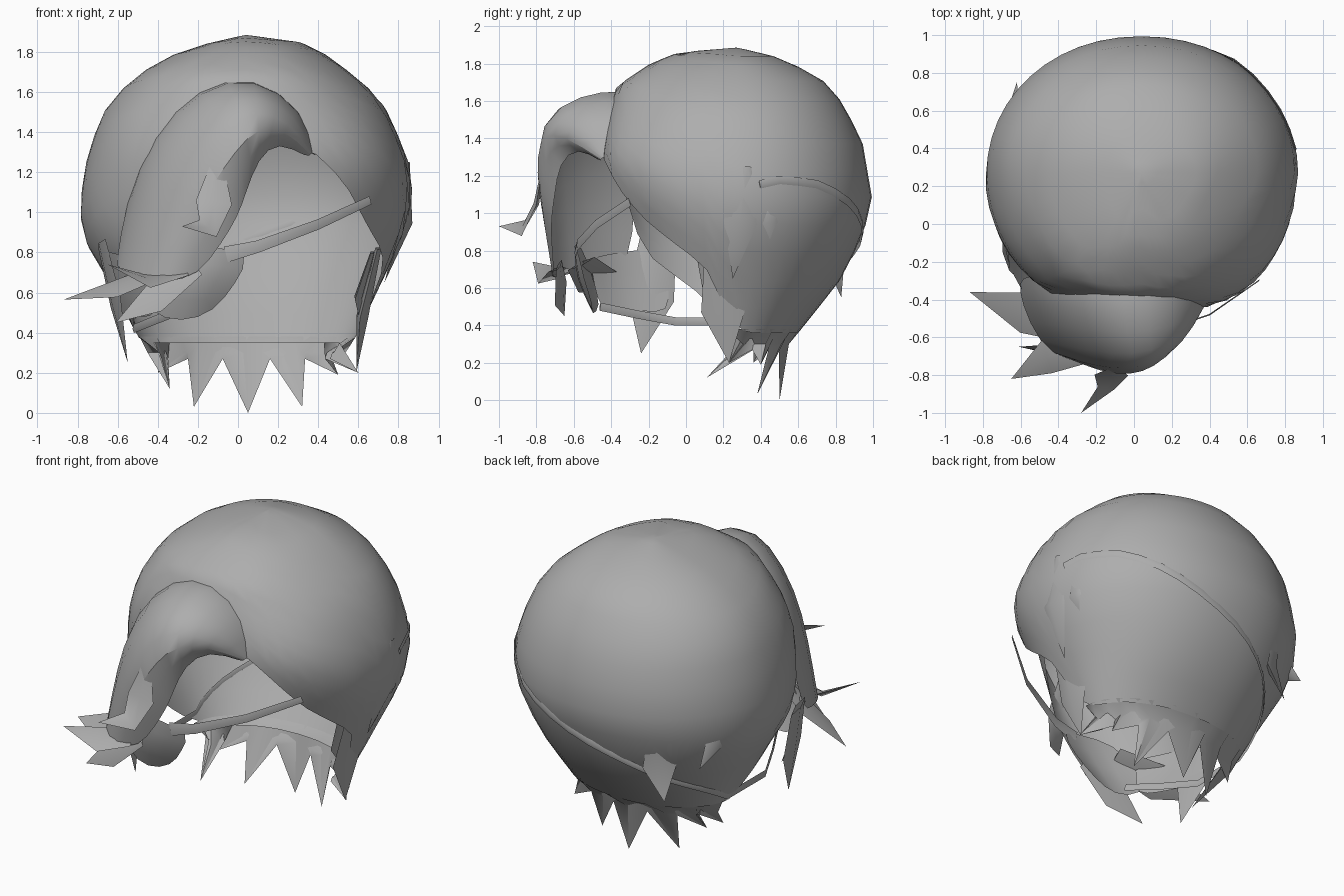
import bpy, bmesh, math
from mathutils import Vector

grey = bpy.data.materials.new("hair_grey")
grey.diffuse_color = (0.42, 0.42, 0.42, 1)


def make(name, rows, closed=False, ends=False, subdiv=0, angle=50):
    """Skin a list of equal-length point rows."""
    bm = bmesh.new()
    grid = [[bm.verts.new(p) for p in row] for row in rows]
    n = len(rows[0])
    for a, b in zip(grid, grid[1:]):
        for i in range(n if closed else n - 1):
            j = (i + 1) % n
            bm.faces.new((a[i], b[i], b[j], a[j]))
    if ends:
        bm.faces.new(grid[0])
        bm.faces.new(grid[-1][::-1])
    bmesh.ops.remove_doubles(bm, verts=bm.verts, dist=0.0005)
    bmesh.ops.recalc_face_normals(bm, faces=bm.faces)
    me = bpy.data.meshes.new(name)
    bm.to_mesh(me)
    bm.free()
    ob = bpy.data.objects.new(name, me)
    bpy.context.collection.objects.link(ob)
    me.materials.append(grey)
    if subdiv:
        ob.modifiers.new("round", 'SUBSURF').levels = subdiv
        ob.modifiers["round"].render_levels = subdiv
    bpy.ops.object.select_all(action='DESELECT')
    ob.select_set(True)
    bpy.context.view_layer.objects.active = ob
    bpy.ops.object.shade_smooth_by_angle(angle=math.radians(angle))
    return ob


def lock(name, path, widths, thick, out=None):
    """Diamond-section strand along a path, facing away from the head."""
    pts = [Vector(p) for p in path]
    rows = []
    for i, p in enumerate(pts):
        t = (pts[min(i + 1, len(pts) - 1)] - pts[max(i - 1, 0)]).normalized()
        o = Vector(out) if out else Vector((p.x - 0.04, p.y - 0.2, 0))
        side = t.cross(o).normalized()
        o = side.cross(t).normalized()
        w = widths[i]
        d = thick * min(1, w / max(widths) + 0.001)
        rows.append([p + side * w, p + o * d, p - side * w, p - o * d])
    return make(name, rows, closed=True, ends=widths[-1] > 0, angle=60)


def interp(table, v):
    for (a, fa), (b, fb) in zip(table, table[1:]):
        if v <= b:
            k = max(0, (v - a) / (b - a))
            return fa + (fb - fa) * k
    return table[-1][1]


# Head profile: height against right, left, back and front radius
RIGHT = [(.3, .50), (.4, .56), (.6, .65), (.8, .75), (.95, .81), (1.1, .83), (1.25, .81),
         (1.43, .74), (1.55, .68), (1.65, .58), (1.78, .41), (1.85, .27), (1.885, 0)]
LEFT = [(.3, .50), (.5, .60), (.7, .71), (.85, .80), (1, .83), (1.2, .81), (1.35, .77),
        (1.5, .71), (1.67, .57), (1.78, .38), (1.85, .17), (1.885, 0)]
BACK = [(.3, .28), (.42, .38), (.65, .56), (.85, .66), (1.05, .73), (1.4, .67),
        (1.68, .51), (1.8, .3), (1.85, .17), (1.885, 0)]
FRONT = [(.3, .38), (.5, .54), (.8, .65), (1, .69), (1.3, .735), (1.5, .70),
         (1.68, .64), (1.8, .46), (1.86, .31), (1.885, 0)]
# Squareness of the front half on each side (lower is boxier)
BOX_RIGHT = [(.9, 1), (1.1, .7), (1.25, .6), (1.4, .62), (1.6, .85)]
BOX_LEFT = [(.6, .75), (1.0, .68), (1.4, .7), (1.6, .8)]
# Lower edge of the hair against the angle from the front (+ is right)
EDGE = [(-180, .36), (-95, .38), (-80, .46), (-68, .58), (-55, .68), (-42, .78), (-35, .95), (-28, 1.28), (0, 1.38),
        (14, 1.30), (29, 1.12), (45, .96), (62, .82), (74, .72), (82, .52), (90, .4), (100, .36), (180, .36)]


def head(deg, z, grow=1.0):
    a = math.radians(deg)
    s, c = math.sin(a), -math.cos(a)
    power = .95 if c > 0 else interp(BOX_RIGHT if s > 0 else BOX_LEFT, z)
    x = interp(RIGHT if s > 0 else LEFT, z) * grow * math.copysign(abs(s) ** power, s)
    y = c * interp(BACK if c > 0 else FRONT, z) * grow
    return Vector((.04 + x, .27 + y, z))


# Main cap of hair
rows = []
N, R = 48, 14
for r in range(R + 1):
    f = (1 - math.cos(r / R * math.pi * .68)) / (1 - math.cos(math.pi * .68))
    row = []
    for i in range(N):
        d = -180 + 360 * i / N
        row.append(head(d, 1.885 + (interp(EDGE, d) - 1.885) * f))
    rows.append(row)
make("hair_cap", rows, closed=True)

# Zigzag of hollow points hanging from the rim and tucking inward at the nape
TIPS = [(98, .60, .23, .2), (124, .5, .40, .19), (149, .32, .38, .03), (180, .05, .5, 0),
        (210, -.22, .38, .03), (235, -.40, .36, .2), (259, -.34, .11, .12)]
skirt = [[], [], [], []]
for k, (d, *tip) in enumerate(TIPS):
    nxt = TIPS[k + 1][0] if k + 1 < len(TIPS) else d + 22
    prv = TIPS[k - 1][0] if k else d - 16
    for e, peak in (((d + prv) / 2, False), (d, True)) + ((((d + nxt) / 2, False),) if k == len(TIPS) - 1 else ()):
        skirt[0].append(head(e, .38))
        skirt[1].append(head(e, .30, 1.0 if peak else .86))
        skirt[2].append(Vector(tip) if peak else head(e, .27, .84))
        skirt[3].append(head(e, .35, .88))
make("nape_points", skirt, angle=60)

# Swept fringe: tucked edge, outer edge, crown, bulge, inner edge at each station
fringe = [
    [(.40, -.32, 1.29), (.38, -.42, 1.28), (.37, -.44, 1.30), (.36, -.46, 1.29), (.35, -.45, 1.27)],
    [(.34, -.30, 1.50), (.33, -.42, 1.52), (.30, -.60, 1.49), (.23, -.68, 1.41), (.20, -.58, 1.36)],
    [(.08, -.30, 1.68), (.08, -.44, 1.70), (.09, -.71, 1.62), (.10, -.80, 1.42), (.10, -.68, 1.27)],
    [(-.20, -.30, 1.62), (-.20, -.43, 1.64), (-.11, -.72, 1.55), (0, -.84, 1.30), (.04, -.70, 1.10)],
    [(-.44, -.28, 1.38), (-.43, -.41, 1.39), (-.33, -.67, 1.31), (-.12, -.84, 1.12), (0, -.72, .98)],
    [(-.56, -.27, 1.05), (-.54, -.40, 1.05), (-.43, -.65, 1.03), (-.23, -.79, .94), (-.08, -.72, .85)],
    [(-.61, -.30, .73), (-.60, -.41, .73), (-.50, -.64, .67), (-.36, -.73, .65), (-.2, -.70, .68)],
]
make("fringe", fringe, subdiv=1, angle=60)

# Flicked ends of the fringe
lock("fringe_flick_front", [(-.1, -.76, 1.28), (-.12, -.80, 1.05), (-.15, -.87, .92), (-.28, -1, .93)],
     [.02, .09, .06, 0], .015, (0, -1, .2))
lock("fringe_flick_side", [(-.32, -.56, .73), (-.58, -.47, .63), (-.87, -.36, .565)],
     [.08, .12, 0], .015, (0, -.5, 1))
lock("fringe_flick_low", [(-.2, -.68, .72), (-.42, -.67, .57), (-.61, -.65, .45)],
     [.04, .08, 0], .015, (0, -1, .5))
lock("fringe_flick_curl", [(-.25, -.70, .70), (-.46, -.70, .66), (-.65, -.82, .74)],
     [.04, .10, 0], .015, (0, -.4, 1))

# Side locks framing the face
lock("right_face_lock", [(.70, .16, .82), (.62, .20, .48), (.59, .23, .2)], [.06, .12, 0], .03, (1, -.1, 0))
lock("right_inner_lock", [(.67, .08, .8), (.60, .15, .58), (.62, .2, .4)], [.03, .06, 0], .02, (1, -.3, 0))
lock("left_face_lock", [(-.68, -.15, .85), (-.61, -.19, .55), (-.55, -.24, .25)],
     [.10, .13, 0], .02, (-1, -.2, 0))

# Hair wrapping from the left cheek to the fringe
cheek = [
    [(-.70, -.10, .82), (-.64, -.28, .80), (-.55, -.42, .78), (-.44, -.52, .76)],
    [(-.65, -.10, .62), (-.59, -.27, .62), (-.52, -.39, .62), (-.43, -.49, .62)],
    [(-.59, -.08, .46), (-.54, -.24, .48), (-.48, -.36, .48), (-.40, -.46, .48)],
]
make("left_cheek_hair", cheek, subdiv=1)

# Loose locks lying on the outside of the cap
lock("right_loose_lock", [(.85, .33, 1.25), (.84, .29, .95), (.73, .25, .65)], [.02, .09, 0], .03, (1, 0, 0))
lock("right_loose_lock_back", [(.82, .44, 1.08), (.81, .43, .95), (.72, .47, .76)], [.02, .06, 0], .03, (1, 0, 0))
lock("back_loose_lock", [(-.36, .85, 1.0), (-.37, .79, .75), (-.43, .83, .55)], [.02, .10, 0], .03)
lock("back_left_loose_lock", [(-.66, .58, 1.12), (-.64, .60, .92), (-.62, .75, .78)], [.02, .07, 0], .03)

# Eye patch
patch = [
    [(-.32, -.56, .84), (-.10, -.61, .83), (.07, -.57, .79)],
    [(-.47, -.50, .66), (-.22, -.63, .66), (-.01, -.55, .65)],
    [(-.45, -.45, .49), (-.28, -.51, .45), (-.12, -.49, .50)],
]
make("eye_patch", patch, subdiv=1)

# Strap: across the face, then round the back of the cap and under the left side
front = [(-.06, -.59, .79), (.1, -.58, .83), (.4, -.48, .94), (.66, -.30, 1.06)]
lock("strap_front", front, [.04, .03, .025, .022], .006)
HEIGHT = [(95, 1.14), (110, 1.18), (130, 1.15), (150, 1.03), (180, .85), (220, .62), (262, .42)]
around = [head((d + 180) % 360 - 180, interp(HEIGHT, d), 1.005) for d in range(100, 264, 9)]
around += [(-.52, -.05, .42), (-.42, -.27, .46), (-.32, -.46, .50)]
lock("strap_back", around, [.022] * len(around), .006)
